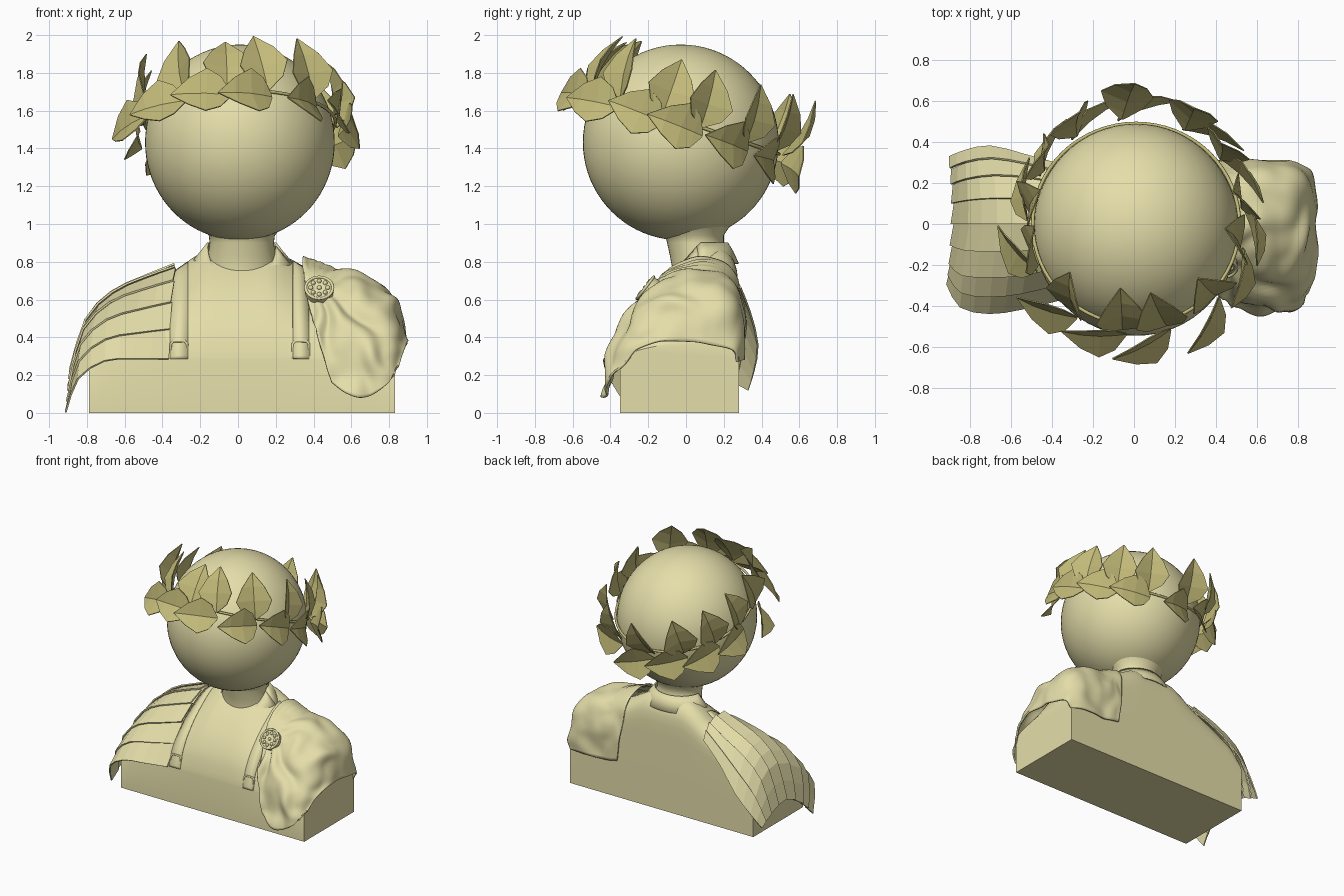
import bpy, bmesh, math, random
from mathutils import Vector, Matrix, noise

if "Cube" in bpy.data.objects:
    bpy.data.objects.remove(bpy.data.objects["Cube"])

random.seed(4)


def material(name, color):
    m = bpy.data.materials.new(name)
    m.diffuse_color = color
    m.use_nodes = True
    m.node_tree.nodes["Principled BSDF"].inputs["Base Color"].default_value = m.diffuse_color
    return m


STONE = material("stone", (0.78, 0.73, 0.40, 1))
LEAF = material("leaf", (0.54, 0.49, 0.19, 1))


def make(name, verts, faces, mat=STONE, smooth=None, thick=0):
    me = bpy.data.meshes.new(name)
    me.from_pydata([tuple(v) for v in verts], [], faces)
    bm = bmesh.new()
    bm.from_mesh(me)
    bmesh.ops.recalc_face_normals(bm, faces=bm.faces)
    bm.to_mesh(me)
    bm.free()
    ob = bpy.data.objects.new(name, me)
    bpy.context.collection.objects.link(ob)
    me.materials.append(mat)
    if thick:
        s = ob.modifiers.new("thickness", 'SOLIDIFY')
        s.thickness, s.offset = thick, 0
    if smooth:
        bpy.ops.object.select_all(action='DESELECT')
        ob.select_set(True)
        bpy.context.view_layer.objects.active = ob
        bpy.ops.object.shade_smooth_by_angle(angle=math.radians(smooth))
    return ob


def grid_faces(rows, cols, wrap=False):
    n = cols if wrap else cols - 1
    return [(r * cols + c, r * cols + (c + 1) % cols,
             (r + 1) * cols + (c + 1) % cols, (r + 1) * cols + c)
            for r in range(rows - 1) for c in range(n)]


def loft(name, rings, **kw):
    n = len(rings[0])
    faces = grid_faces(len(rings), n, True)
    faces += [tuple(range(n)), tuple((len(rings) - 1) * n + i for i in range(n))]
    return make(name, [v for r in rings for v in r], faces, **kw)


def spline(pts, t):
    # Catmull-Rom through the points, t from 0 to 1
    p = [Vector(q) for q in pts]
    p = [2 * p[0] - p[1]] + p + [2 * p[-1] - p[-2]]
    s = t * (len(p) - 3)
    i = min(int(s), len(p) - 4)
    f = s - i
    a, b, c, d = p[i:i + 4]
    return 0.5 * (2 * b + (c - a) * f + (2 * a - 5 * b + 4 * c - d) * f * f
                  + (3 * b - a - 3 * c + d) * f ** 3)


def patch(rows, u, v):
    return spline([spline(r, u) for r in rows], v)


def tube(name, pts, radius, cyclic=True, mat=STONE):
    cu = bpy.data.curves.new(name, 'CURVE')
    cu.dimensions, cu.bevel_depth, cu.bevel_resolution = '3D', radius, 2
    s = cu.splines.new('POLY')
    s.points.add(len(pts) - 1)
    for p, q in zip(s.points, pts):
        p.co = (*q, 1)
    s.use_cyclic_u = cyclic
    ob = bpy.data.objects.new(name, cu)
    bpy.context.collection.objects.link(ob)
    cu.materials.append(mat)
    return ob


# torso: side profile swept along x, following the shoulder line
SHOULDER = [(-.79, .40), (-.7, .54), (-.5, .66), (-.33, .75), (-.23, .83), (-.15, .87),
            (.18, .87), (.27, .82), (.36, .765), (.54, .69), (.72, .61), (.83, .39)]
PROFILE = [(-.35, 0), (-.34, .1), (-.31, .28), (-.25, .47), (-.16, .66), (-.05, .83),
           (.05, .95), (.15, 1), (.22, .96), (.27, .80), (.278, .4), (.28, 0)]


def top(x):
    for (a, za), (b, zb) in zip(SHOULDER, SHOULDER[1:]):
        if x <= b + 1e-6:
            return za + (zb - za) * (x - a) / (b - a)


def section(x):
    return [Vector((x, y, .28 + (top(x) - .28) * f)) for y, f in PROFILE]


rings = []
for i in range(37):
    x = -.79 + 1.62 * i / 36
    arc = [spline(section(x), k / 33) for k in range(34)]
    rings.append([Vector((x, -.35, 0))] + arc + [Vector((x, .28, 0))])
loft("torso_and_base", rings, smooth=35)

# neck and head
rings = []
for z, y, rx, ry in [(.66, .09, .20, .17), (.75, .09, .19, .16), (.83, .07, .18, .155),
                     (.90, .05, .17, .15), (.94, .045, .175, .155), (1.0, .03, .23, .21)]:
    rings.append([(.02 + rx * math.cos(a), y + ry * math.sin(a), z)
                  for a in (math.tau * k / 40 for k in range(40))])
loft("neck", rings, smooth=60)
bpy.ops.mesh.primitive_uv_sphere_add(segments=64, ring_count=40, location=(.01, -.028, 1.432))
head = bpy.context.object
head.name = "head"
head.scale = (.502, .518, .518)
head.data.materials.append(STONE)
bpy.ops.object.shade_smooth()

# collar: high at the back and sides, sinking into the chest at the front
rings = []
for k in range(49):
    a = math.tau * k / 48
    c, s = math.cos(a), math.sin(a)
    r = min(1, (1 + s) * .9)
    rings += [(.02 + .27 * c, .07 + .205 * s, .68 + .11 * r), (.02 + .215 * c, .065 + .18 * s, .69 + .165 * r),
              (.02 + .18 * c, .06 + .158 * s, .70 + .20 * r)]
make("collar", rings, grid_faces(49, 3), smooth=60, thick=.01)

# shoulder straps with buckles
for side, x0, x1 in [("left", -.36, -.265), ("right", .29, .375)]:
    pts = []
    for k in range(20):
        for x in (x0, x1):
            pts.append(spline(section(x), .01 + .59 * k / 19) + Vector((0, -.001, .001)))
    make(side + "_strap", pts, grid_faces(20, 2), smooth=40, thick=.01)
    cx = (x0 + x1) / 2
    tube(side + "_buckle", [(cx + sx * .043, -.345 + .13 * (z - .28), z) for sx, z in
                            [(-1, .29), (-1, .365), (-.7, .38), (.7, .38), (1, .365), (1, .29)]], .007)

# layered shoulder armour: bands running outward over the arm
ARMOUR = [
    [(-.36, -.355, .28), (-.55, -.40, .28), (-.70, -.42, .27), (-.84, -.39, .18), (-.905, -.28, .01)],
    [(-.35, -.20, .57), (-.53, -.24, .53), (-.69, -.25, .48), (-.83, -.24, .35), (-.89, -.18, .12)],
    [(-.33, .0, .76), (-.5, .0, .70), (-.66, .0, .625), (-.80, .0, .48), (-.875, .0, .22)],
    [(-.34, .19, .75), (-.51, .22, .67), (-.68, .23, .58), (-.81, .21, .43), (-.88, .18, .18)],
    [(-.36, .29, .66), (-.54, .34, .53), (-.70, .38, .36), (-.82, .36, .22), (-.90, .33, .12)]]
BANDS = 8
for b in range(BANDS):
    pts = []
    for k, lift in ((b, .018), (b + 1.12, .0)):
        for u in range(9):
            p = patch(ARMOUR, u / 8, min(k / BANDS, 1))
            out = Vector((-.15, p.y, p.z - .15)).normalized()
            pts.append(p + out * lift)
    make(f"armour_band_{b + 1}", pts, grid_faces(2, 9), thick=.01)

# draped cloth over the other shoulder
CLOTH = [
    [(.50, -.39, .16), (.58, -.42, .10), (.66, -.43, .08), (.76, -.41, .13), (.85, -.34, .25)],
    [(.43, -.35, .38), (.56, -.38, .34), (.68, -.39, .32), (.81, -.36, .33), (.89, -.26, .35)],
    [(.37, -.20, .60), (.52, -.24, .57), (.68, -.25, .53), (.82, -.22, .48), (.90, -.15, .38)],
    [(.34, -.04, .78), (.50, -.04, .74), (.68, -.05, .70), (.82, -.05, .60), (.89, .0, .38)],
    [(.34, .19, .78), (.50, .19, .74), (.68, .19, .68), (.82, .17, .58), (.88, .12, .36)],
    [(.36, .285, .60), (.50, .285, .59), (.66, .285, .56), (.79, .27, .48), (.86, .24, .33)],
    [(.40, .29, .30), (.52, .29, .28), (.64, .29, .28), (.75, .29, .28), (.83, .27, .27)]]
NU, NV = 49, 80
pts = []
for j in range(NV):
    for i in range(NU):
        u, v = i / (NU - 1), j / (NV - 1)
        p = patch(CLOTH, u, v)
        n = (patch(CLOTH, min(u + .01, 1), v) - patch(CLOTH, u - .01 if u > .01 else 0, v)).cross(
            patch(CLOTH, u, min(v + .01, 1)) - patch(CLOTH, u, v - .01 if v > .01 else 0)).normalized()
        r = Vector((p.x - .40, 0, p.z - .70)).length
        fold = math.atan2(p.z - .70, p.x - .40) * 12 + 4 * noise.noise(p * 5)
        front = 1 - .85 * max(0, min(1, (v - .4) * 4))
        d = .02 * math.sin(fold) * min(1, r * 4) * front + .018 * noise.noise(p * 7)
        pts.append(p + n * (d + .009))
make("draped_cloth", pts, grid_faces(NV, NU), smooth=60, thick=.012)

# brooch with a ring of beads
frame = Matrix.Translation((.43, -.2, .65)) @ Matrix.Rotation(math.radians(52), 4, 'X')
bpy.ops.mesh.primitive_cylinder_add(vertices=32, radius=.075, depth=.04)
brooch = bpy.context.object
brooch.name = "brooch"
brooch.matrix_world = frame
brooch.data.materials.append(STONE)
for k in range(9):
    a = math.tau * k / 8
    r = .045 if k < 8 else 0
    bpy.ops.mesh.primitive_uv_sphere_add(segments=10, ring_count=6, radius=.013,
                                         location=frame @ Vector((r * math.cos(a), r * math.sin(a), .02)))
    bpy.context.object.name = f"brooch_bead_{k + 1}"
    bpy.context.object.data.materials.append(STONE)
tube("brooch_rim", [frame @ Vector((.072 * math.cos(math.tau * k / 32), .072 * math.sin(math.tau * k / 32), .02))
                    for k in range(32)], .008)

# leaf wreath on a tilted ring
RING = Matrix.Translation((.01, .0, 1.54)) @ Matrix.Rotation(math.radians(-19), 4, 'X')
tube("wreath_stem", [RING @ Vector((.505 * math.cos(math.tau * k / 64), .52 * math.sin(math.tau * k / 64), 0))
                     for k in range(64)], .009, mat=LEAF)


def leaf(name, base, along, facing, length, width):
    y = along.normalized()
    x = y.cross(facing).normalized()
    z = x.cross(y)
    pts = []
    for s, w in [(0, .08), (.16, .7), (.4, 1), (.7, .62), (1, .02)]:
        for side in (-1, 0, 1):
            h = .34 * abs(side) * w * width / 2 + .06 * length * math.sin(s * math.pi)
            pts.append(base + y * s * length + x * side * w * width / 2 + z * (h - .01))
    make(name, pts, grid_faces(5, 3), mat=LEAF, thick=.006)


COUNT = 13
for k in range(COUNT):
    a = math.tau * (k + .25 + .3 * random.random()) / COUNT
    rot = RING.to_3x3()
    out = rot @ Vector((math.cos(a), math.sin(a), 0))
    tan = rot @ Vector((math.sin(a), -math.cos(a), 0))
    up = rot @ Vector((0, 0, 1))
    base = RING @ Vector((.54 * math.cos(a), .565 * math.sin(a), 0))
    j = random.uniform(-.12, .12)
    leaf(f"upper_leaf_{k + 1}", base - out * .01, up + tan * (.15 + j) + out * (.2 * math.sin(a) - .08 + j),
         out + tan * j * 3, .33 + j * .15, .26)
    leaf(f"lower_leaf_{k + 1}", base - up * .04 - tan * .02, tan + out * (.16 + j) - up * (.05 + j), out + up * .2,
         .32, .26)
